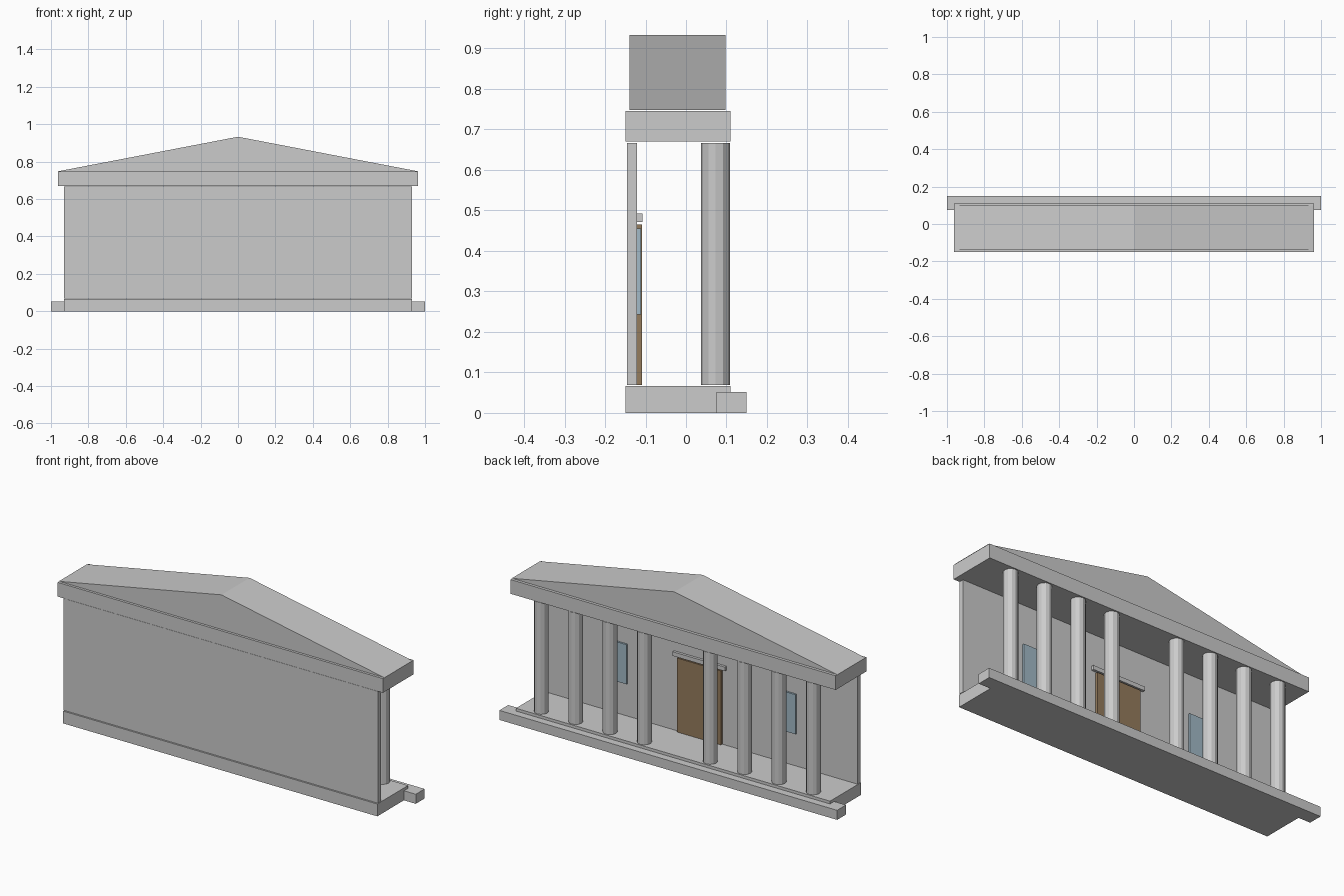
import bpy, bmesh

if "Cube" in bpy.data.objects:
    bpy.data.objects.remove(bpy.data.objects["Cube"])


def material(name, color):
    m = bpy.data.materials.new(name)
    m.diffuse_color = color
    m.use_nodes = True
    m.node_tree.nodes["Principled BSDF"].inputs["Base Color"].default_value = m.diffuse_color
    return m


brown = material("brown", (0.30, 0.20, 0.11, 1))
blue = material("blue", (0.36, 0.49, 0.57, 1))


def add_object(name, bm, mat=None):
    bmesh.ops.recalc_face_normals(bm, faces=bm.faces)
    mesh = bpy.data.meshes.new(name)
    bm.to_mesh(mesh)
    bm.free()
    obj = bpy.data.objects.new(name, mesh)
    bpy.context.collection.objects.link(obj)
    if mat:
        mesh.materials.append(mat)
    return obj


def box(name, x0, x1, y0, y1, z0, z1, mat=None):
    bm = bmesh.new()
    bmesh.ops.create_cube(bm, size=1)
    for v in bm.verts:
        v.co = ((x0 + x1) / 2 + v.co.x * (x1 - x0),
                (y0 + y1) / 2 + v.co.y * (y1 - y0),
                (z0 + z1) / 2 + v.co.z * (z1 - z0))
    return add_object(name, bm, mat)


def column(name, x, y, radius, z0, z1, sides=12):
    bm = bmesh.new()
    bmesh.ops.create_cone(bm, cap_ends=True, segments=sides,
                          radius1=radius, radius2=radius, depth=z1 - z0)
    bmesh.ops.translate(bm, verts=bm.verts, vec=(x, y, (z0 + z1) / 2))
    return add_object(name, bm)


# Base and step
box("base", -0.93, 0.93, -0.15, 0.11, 0, 0.066)
box("step", -1, 1, 0.075, 0.15, 0, 0.051)

# Wall
box("wall", -0.93, 0.93, -0.146, -0.121, 0.069, 0.667)

# Door and lintel
box("door", -0.13, 0.13, -0.121, -0.109, 0.069, 0.465, brown)
box("door_lintel", -0.155, 0.155, -0.121, -0.107, 0.471, 0.493)

# Windows and columns, mirrored left and right
for side, s in (("right", 1), ("left", -1)):
    box(f"window_{side}", s * 0.5 - 0.07, s * 0.5 + 0.07,
        -0.121, -0.111, 0.243, 0.455, blue)
    for i in range(4):
        column(f"column_{side}_{i + 1}", s * (0.195 + 0.2035 * i),
               0.073, 0.036, 0.069, 0.667)

# Beam over the columns
box("entablature", -0.963, 0.963, -0.15, 0.11, 0.67, 0.746)

# Triangular roof
bm = bmesh.new()
profile = [(-0.963, 0.748), (0.963, 0.748), (0, 0.933)]
face = bm.faces.new([bm.verts.new((x, -0.14, z)) for x, z in profile])
ext = bmesh.ops.extrude_face_region(bm, geom=[face], use_keep_orig=True)
bmesh.ops.translate(bm, vec=(0, 0.238, 0),
                    verts=[g for g in ext["geom"] if isinstance(g, bmesh.types.BMVert)])
add_object("pediment", bm)
